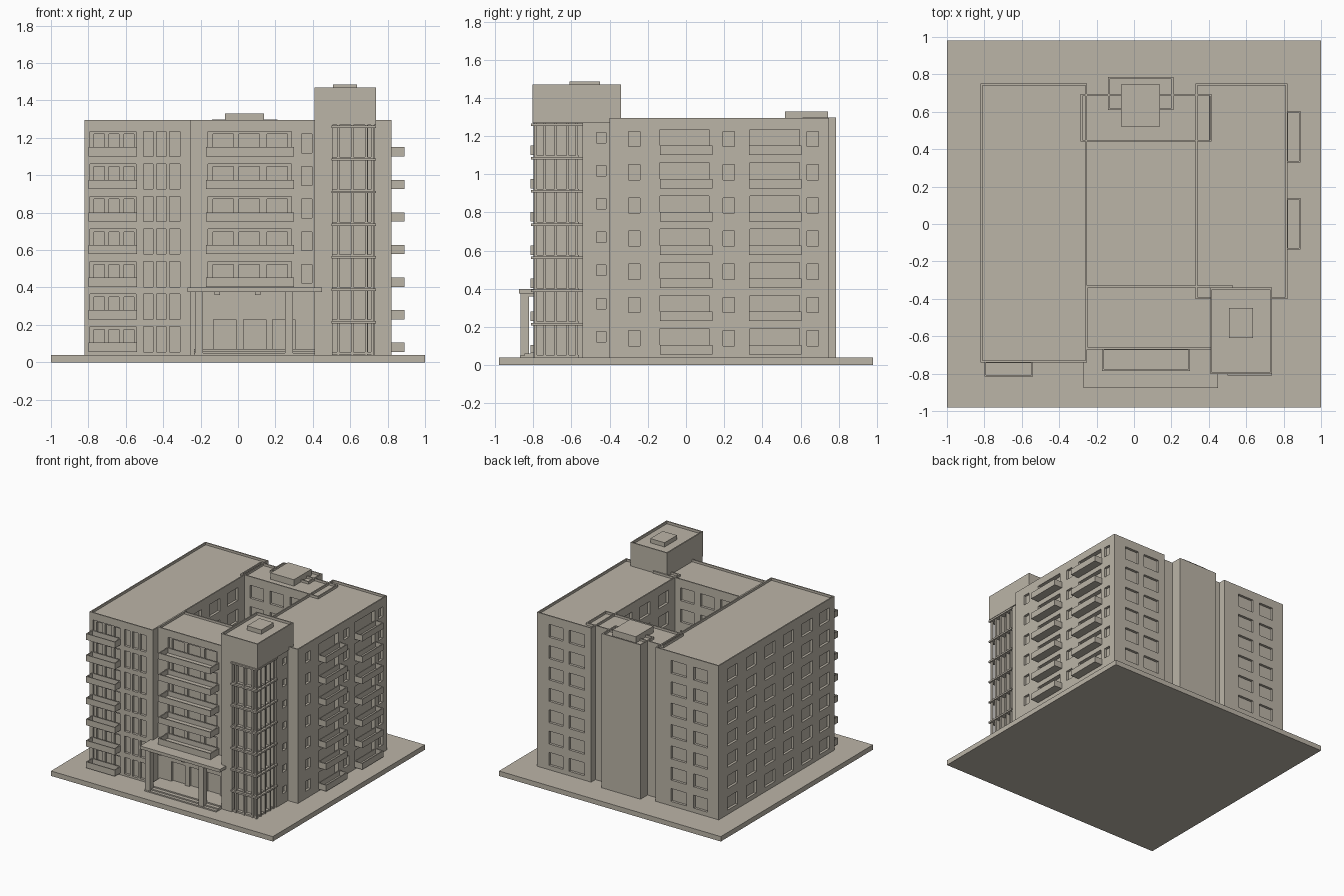
import bpy, bmesh

if "Cube" in bpy.data.objects:
    bpy.data.objects.remove(bpy.data.objects["Cube"])

stone = bpy.data.materials.new("warm_stone")
stone.diffuse_color = (0.50, 0.46, 0.39, 1.0)
stone.use_nodes = True
stone.node_tree.nodes["Principled BSDF"].inputs["Base Color"].default_value = stone.diffuse_color

PITCH = 0.174          # storey height
FLOORS = range(7)      # counted from the top storey down


def add_box(bm, b):
    """Add a box b = (x0, x1, y0, y1, z0, z1) and return its top face."""
    x0, x1, y0, y1, z0, z1 = b
    verts = bmesh.ops.create_cube(bm, size=1)["verts"]
    top = [v for v in verts if v.co.z > 0]
    for v in verts:
        v.co.x = x1 if v.co.x > 0 else x0
        v.co.y = y1 if v.co.y > 0 else y0
        v.co.z = z1 if v.co.z > 0 else z0
    return next(f for f in top[0].link_faces if all(v in top for v in f.verts))


def build(name, boxes, rim=0, sink=0):
    """One object from boxes; a rim gives each an open, sunken top."""
    bm = bmesh.new()
    for b in boxes:
        top = add_box(bm, b)
        if rim:
            bm.normal_update()
            bmesh.ops.inset_region(bm, faces=[top], thickness=rim)
            bmesh.ops.inset_region(bm, faces=[top], thickness=0.0002)
            for v in top.verts:
                v.co.z -= sink
    bmesh.ops.recalc_face_normals(bm, faces=bm.faces)
    me = bpy.data.meshes.new(name)
    bm.to_mesh(me)
    bm.free()
    me.materials.append(stone)
    ob = bpy.data.objects.new(name, me)
    bpy.context.collection.objects.link(ob)
    return ob


def cut(ob, boxes):
    """Subtract separate boxes from an object."""
    cutter = build("cutter", boxes)
    cutter.hide_render = True
    mod = ob.modifiers.new("openings", "BOOLEAN")
    mod.operation, mod.solver, mod.object = "DIFFERENCE", "EXACT", cutter
    bpy.context.view_layer.objects.active = ob
    bpy.ops.object.modifier_apply(modifier=mod.name)
    bpy.data.objects.remove(cutter)


def rows(axis, face, inward, spans, z0, z1, depth=0.02, floors=FLOORS):
    """Openings on a wall, repeated on every storey."""
    lo, hi = sorted((face - 0.03 * inward, face + depth * inward))
    out = []
    for k in floors:
        d = k * PITCH
        for a, b in spans:
            flat = (lo, hi, a, b) if axis == "x" else (a, b, lo, hi)
            out.append(flat + (z0 - d, z1 - d))
    return out


def storeys(x0, x1, y0, y1, z0, z1, floors=FLOORS):
    return [(x0, x1, y0, y1, z0 - k * PITCH, z1 - k * PITCH) for k in floors]


def centred(centres, w):
    return [(c - w / 2, c + w / 2) for c in centres]


UPPER = range(5)
G, ROOF = 0.04, 1.295
RIM, SINK = 0.014, 0.018

build("ground_slab", [(-1, 1, -0.98, 0.98, 0, G)])

# Left wing: loggias and slim windows in front, square windows elsewhere
left = build("left_wing", [(-0.82, -0.25, -0.74, 0.75, G - 0.01, ROOF)], RIM, SINK)
cut(left, rows("y", -0.74, 1, [(-0.79, -0.545)], 1.10, 1.235, 0.015)
    + rows("y", -0.74, 1, [(-0.505, -0.455), (-0.435, -0.385), (-0.365, -0.31)], 1.10, 1.235)
    + rows("x", -0.82, 1, centred([0.57, 0.33, 0.09, -0.15, -0.39, -0.61], 0.13), 1.12, 1.225)
    + rows("y", 0.75, -1, [(-0.72, -0.595), (-0.53, -0.39)], 1.12, 1.225)
    + rows("x", -0.25, -1, centred([-0.18, 0.06, 0.29], 0.13), 1.12, 1.225))
cut(left, rows("y", -0.74, 1, [(-0.77, -0.715), (-0.69, -0.635), (-0.61, -0.555)],
               1.105, 1.22, 0.035))
build("left_balconies", storeys(-0.80, -0.54, -0.815, -0.735, 1.10, 1.15), 0.011, 0.04)

# Right wing
right = build("right_wing", [(0.33, 0.82, -0.40, 0.75, G - 0.01, ROOF)], RIM, SINK)
cut(right, rows("x", 0.82, -1, [(-0.135, 0.12), (0.335, 0.595)], 1.11, 1.235, 0.035)
    + rows("x", 0.82, -1, [(-0.30, -0.24), (0.195, 0.255), (0.635, 0.695)], 1.145, 1.225)
    + rows("y", 0.75, -1, [(0.585, 0.71), (0.39, 0.53)], 1.12, 1.225)
    + rows("x", 0.33, 1, centred([-0.18, 0.06, 0.29], 0.13), 1.12, 1.225))
build("right_balconies",
      storeys(0.815, 0.89, -0.135, 0.14, 1.10, 1.15)
      + storeys(0.815, 0.89, 0.33, 0.605, 1.10, 1.15), 0.011, 0.04)

# Front block with balconies above a tall entrance
front = build("front_block", [(-0.256, 0.53, -0.67, -0.33, G - 0.01, ROOF)], RIM, SINK)
doors = [(-0.135, -0.025), (0.005, 0.115), (0.155, 0.265)]
cut(front, rows("y", -0.67, 1, [(-0.16, 0.285)], 1.10, 1.235, 0.015, UPPER)
    + rows("y", -0.67, 1, [(0.34, 0.395)], 1.12, 1.22, 0.02, UPPER)
    + rows("y", -0.33, -1, centred([-0.14, 0.04, 0.22], 0.12), 1.12, 1.225)
    + [(a, b, -0.70, -0.65, 0.07, 0.23) for a, b in
       [(-0.13, -0.01), (0.03, 0.15), (0.185, 0.305)]])
cut(front, rows("y", -0.67, 1, doors, 1.105, 1.22, 0.035, UPPER))
build("front_balconies", storeys(-0.17, 0.30, -0.785, -0.665, 1.10, 1.15, UPPER), 0.013, 0.04)

# Entrance canopy, columns and steps
build("canopy", [(-0.27, 0.45, -0.876, -0.66, 0.375, 0.40)])
build("canopy_beams", [(x - 0.015, x + 0.015, -0.86, -0.66, 0.36, 0.38)
                       for x in (-0.207, -0.11, 0.105, 0.275)])
build("columns", [(x, x + 0.042, -0.866, -0.822, G, 0.38) for x in (-0.23, 0.252)])
build("entrance_steps", [(-0.235, 0.412, y, -0.66, G - 0.005, z)
                         for y, z in ((-0.87, 0.05), (-0.845, 0.06), (-0.815, 0.07))])

# Rear connector and stair shaft
rear = build("rear_connector", [(-0.285, 0.415, 0.44, 0.695, G - 0.01, ROOF + 0.001)], RIM, SINK)
cut(rear, rows("y", 0.44, 1, centred([-0.14, 0.04, 0.22], 0.12), 1.12, 1.225))
build("stair_shaft", [(-0.14, 0.21, 0.61, 0.785, G - 0.01, ROOF + 0.002)], RIM, SINK)
build("stair_roof_box", [(-0.07, 0.14, 0.52, 0.745, 1.26, 1.33)])

# Corner tower: solid core with a glazed corner, capped by a tall box
tower = build("tower", [(0.41, 0.73, -0.80, -0.34, G - 0.01, 1.28)])
cut(tower, [(0.505, 0.80, -0.85, -0.765, G, 1.27)])
cut(tower, [(0.695, 0.80, -0.85, -0.545, G, 1.27)])
cut(tower, rows("x", 0.73, -1, [(-0.47, -0.42)], 1.165, 1.22))
build("tower_cap", [(0.408, 0.738, -0.803, -0.34, 1.268, 1.47)], RIM, 0.02)
build("tower_roof_box", [(0.508, 0.637, -0.61, -0.45, 1.44, 1.485)])
build("tower_ledges", [(0.50, 0.738, -0.811, -0.54, z, z + 0.013)
                       for z in [1.252 - k * PITCH for k in FLOORS]])
build("tower_mullions",
      [(x - 0.007, x + 0.007, -0.797, -0.76, G, 1.27) for x in (0.535, 0.61, 0.685)]
      + [(0.69, 0.727, y - 0.007, y + 0.007, G, 1.27) for y in (-0.74, -0.682, -0.62, -0.572)]
      + [(0.712, 0.727, -0.797, -0.782, G, 1.27)])
build("tower_glazing_rails",
      storeys(0.50, 0.72, -0.79, -0.56, 1.085, 1.098))
